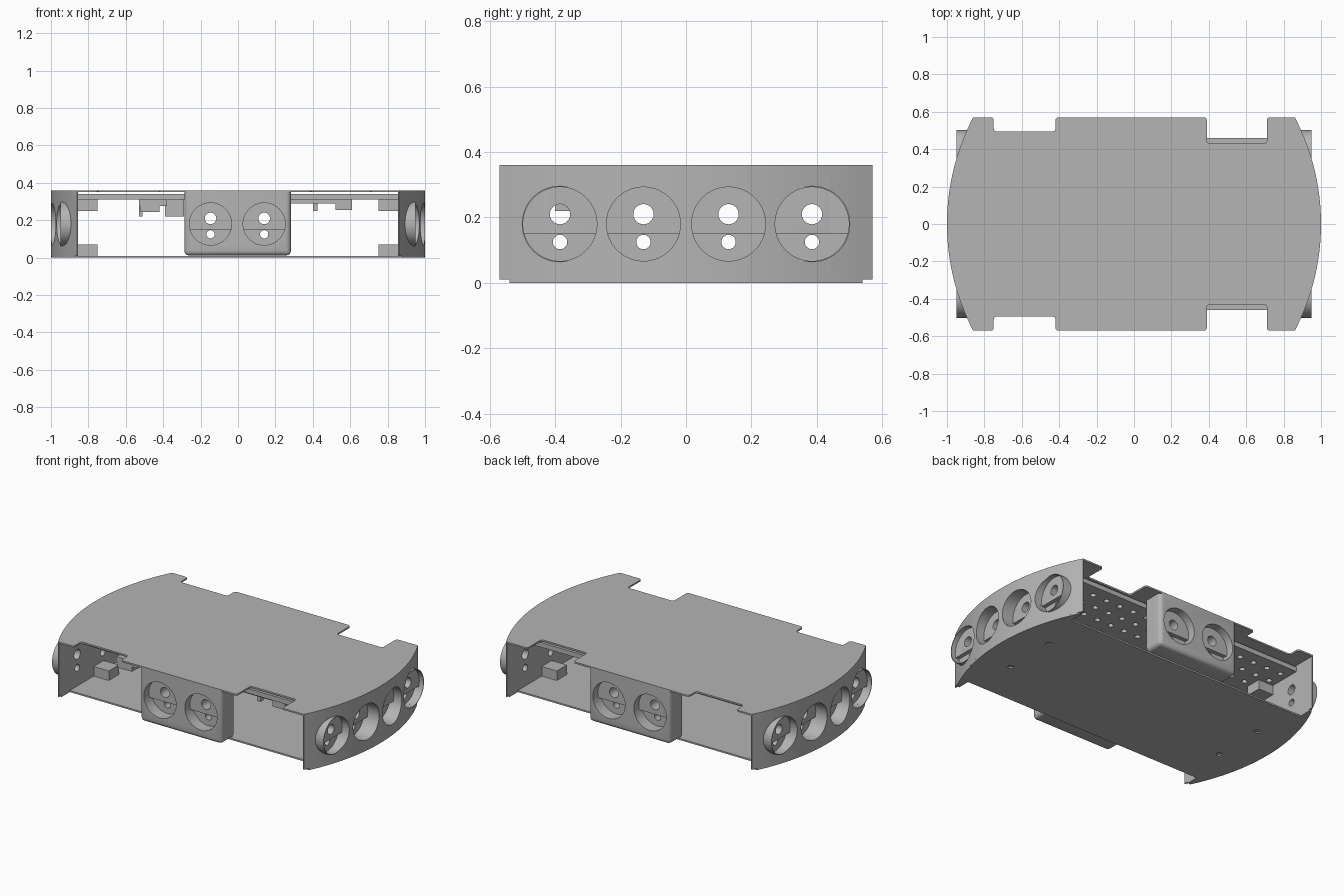
import bpy, bmesh, math

cube = bpy.data.objects.get("Cube")
if cube:
    bpy.data.objects.remove(cube)

grey = bpy.data.materials.new("plain_grey")
grey.use_nodes = True
tone = (0.46, 0.46, 0.46, 1)
grey.diffuse_color = tone
grey.node_tree.nodes["Principled BSDF"].inputs["Base Color"].default_value = tone

R, CX = 1.23, -0.23        # end arc radius and centre
HALF_Y, TOP, WALL_IN = 0.57, 0.36, 0.855
CUP_Z, CUP_R, STEP_Z = 0.18, 0.113, 0.15
END_CUPS = (-0.385, -0.13, 0.13, 0.385)
PANEL_CUPS = (-0.147, 0.14)


def arc_x(y):
    return CX + math.sqrt(R * R - y * y)


def arc(y0, y1, n=32):
    ys = [y0 + (y1 - y0) * i / n for i in range(n + 1)]
    return [(arc_x(y), y) for y in ys]


def circle(u, v, r, n=40):
    return [(u + r * math.cos(2 * math.pi * i / n), v + r * math.sin(2 * math.pi * i / n)) for i in range(n)]


def half_disc(u, v, r, top):
    """Part of a disc below the height top."""
    a = math.asin((top - v) / r)
    n = 24
    angles = [math.pi - a + (math.pi + 2 * a) * i / n for i in range(n + 1)]
    return [(u + r * math.cos(t), v + r * math.sin(t)) for t in angles]


def prism(bm, outline, axis, a, b):
    place = {"x": lambda u, v, t: (t, u, v),
             "y": lambda u, v, t: (u, t, v),
             "z": lambda u, v, t: (u, v, t)}[axis]
    low = [bm.verts.new(place(u, v, a)) for u, v in outline]
    high = [bm.verts.new(place(u, v, b)) for u, v in outline]
    bm.faces.new(low)
    bm.faces.new(high)
    for i in range(len(low)):
        j = (i + 1) % len(low)
        bm.faces.new((low[i], low[j], high[j], high[i]))


def make(name, bm):
    bmesh.ops.recalc_face_normals(bm, faces=bm.faces)
    mesh = bpy.data.meshes.new(name)
    bm.to_mesh(mesh)
    bm.free()
    obj = bpy.data.objects.new(name, mesh)
    bpy.context.collection.objects.link(obj)
    mesh.materials.append(grey)
    return obj


def solid(name, outline, axis, a, b):
    bm = bmesh.new()
    prism(bm, outline, axis, a, b)
    return make(name, bm)


def box(name, x, y, z):
    return solid(name, [(x[0], y[0]), (x[1], y[0]), (x[1], y[1]), (x[0], y[1])], "z", *z)


def cut(obj, outlines, axis, a, b):
    """Subtract a group of separate prisms and keep the result as plain mesh."""
    bm = bmesh.new()
    for outline in outlines:
        prism(bm, outline, axis, a, b)
    cutter = make("cutter", bm)
    mod = obj.modifiers.new("cut", "BOOLEAN")
    mod.operation, mod.solver, mod.object = "DIFFERENCE", "EXACT", cutter
    graph = bpy.context.evaluated_depsgraph_get()
    result = bpy.data.meshes.new_from_object(obj.evaluated_get(graph))
    obj.modifiers.clear()
    obj.data = result
    bpy.data.objects.remove(cutter)


def cut_cups(obj, centres, axis, side, shallow, deep):
    """Round pocket with a deeper lower part and two through holes."""
    cut(obj, [circle(c, CUP_Z, CUP_R) for c in centres], axis, side * shallow, side * 1.2)
    cut(obj, [half_disc(c, CUP_Z, CUP_R, STEP_Z) for c in centres], axis, side * deep, side * 1.2)
    cut(obj, [circle(c, 0.21, 0.031, 24) for c in centres]
        + [circle(c, 0.125, 0.022, 24) for c in centres], axis, side * 0.3, side * 1.2)


# Top plate with two edge notches on each long side
notches = [(0.71, 0.39, 0.43), (-0.42, -0.75, 0.495)]
back = []
for x0, x1, depth in notches:
    back += [(x0, HALF_Y), (x0, depth), (x1, depth), (x1, HALF_Y)]
right = arc(-HALF_Y, HALF_Y)
outline = right + back + [(-x, -y) for x, y in right] + [(x, -y) for x, y in reversed(back)]
bm = bmesh.new()
prism(bm, outline, "z", 0.35, TOP)
corners = [e for e in bm.edges if abs(e.verts[0].co.z - e.verts[1].co.z) > 0.005
           and abs(e.verts[0].co.x) < 0.8]
bmesh.ops.bevel(bm, geom=corners, offset=0.015, segments=3, profile=0.5, affect="EDGES")
make("top_plate", bm)

# Bottom plate, narrower along the middle, with screw holes
right = [(WALL_IN, -0.46), (WALL_IN, -0.54)] + arc(-0.54, 0.54) + [(WALL_IN, 0.54), (WALL_IN, 0.46)]
base = solid("bottom_plate", right + [(-x, -y) for x, y in right], "z", 0, 0.01)
cut(base, [circle(x, y, 0.018, 16) for x in (-0.78, 0.78) for y in (-0.17, 0.17)], "z", -0.1, 0.1)

# Perforated mounting plate under the top
mount = box("mounting_plate", (-0.86, 0.86), (-0.43, 0.43), (0.31, 0.34))
cut(mount, [circle(-0.8 + 0.1 * i, -0.35 + 0.1 * j, 0.017, 12)
            for i in range(17) for j in range(8)], "z", 0.2, 0.345)

# Curved end walls, sensor cups and corner tabs
for side, word in ((1, "left"), (-1, "right")):
    profile = [(WALL_IN, HALF_Y), (WALL_IN, -HALF_Y)] + arc(-HALF_Y, HALF_Y)
    wall = solid(word + "_end_wall", [(side * x, y) for x, y in profile], "z", 0.01, 0.35)
    cut_cups(wall, END_CUPS, "x", side, 0.92, 0.895)
    for y in (END_CUPS[0], END_CUPS[-1]):
        tube = solid(word + "_cup_tube", circle(y, CUP_Z, 0.117), "x", side * 0.857, side * 0.95)
        cut_cups(tube, [y], "x", side, 0.92, 0.895)
    for y in (-0.17, 0.17):
        for z in ((0.25, 0.312), (0.008, 0.07)):
            xs = sorted((side * 0.75, side * 0.858))
            box(word + "_wall_tab", xs, (y - 0.05, y + 0.05), z)

# Front and back sensor panels with rounded outer edges
for side, word in ((-1, "front"), (1, "back")):
    bm = bmesh.new()
    prism(bm, [(-0.287, 0.012), (0.283, 0.012), (0.283, 0.35), (-0.287, 0.35)],
          "y", side * 0.45, side * HALF_Y)
    rounded = [e for e in bm.edges
               if all(v.co.z < 0.1 for v in e.verts) and any(abs(v.co.y) > 0.5 for v in e.verts)
               or all(abs(v.co.y) > 0.5 for v in e.verts)
               and abs(e.verts[0].co.z - e.verts[1].co.z) > 0.1]
    bmesh.ops.bevel(bm, geom=rounded, offset=0.025, segments=4, profile=0.5, affect="EDGES")
    panel = make(word + "_panel", bm)
    cut_cups(panel, PANEL_CUPS, "y", side, 0.52, 0.495)

# Small brackets hanging below the mounting plate
box("rail", (0.28, 0.61), (-0.4, -0.34), (0.29, 0.312))
box("rail_block", (0.52, 0.61), (-0.4, -0.3), (0.255, 0.295))
box("rail_pin", (0.40, 0.425), (-0.38, -0.35), (0.25, 0.295))
box("bracket_block", (-0.39, -0.29), (-0.4, -0.28), (0.22, 0.312))
box("bracket_shelf", (-0.53, -0.38), (-0.46, -0.3), (0.275, 0.312))
connector = box("connector", (-0.52, -0.42), (-0.46, -0.34), (0.245, 0.28))
cut(connector, [circle(-0.47, -0.4, 0.018, 16)], "z", 0.2, 0.27)
box("connector_pin", (-0.53, -0.51), (-0.4, -0.37), (0.22, 0.28))

# Smooth the curved surfaces and keep the edges crisp
for obj in bpy.context.scene.objects:
    obj.select_set(obj.type == "MESH")
    if obj.type == "MESH":
        bpy.context.view_layer.objects.active = obj
bpy.ops.object.shade_smooth_by_angle(angle=math.radians(25))
bpy.ops.object.select_all(action="DESELECT")
